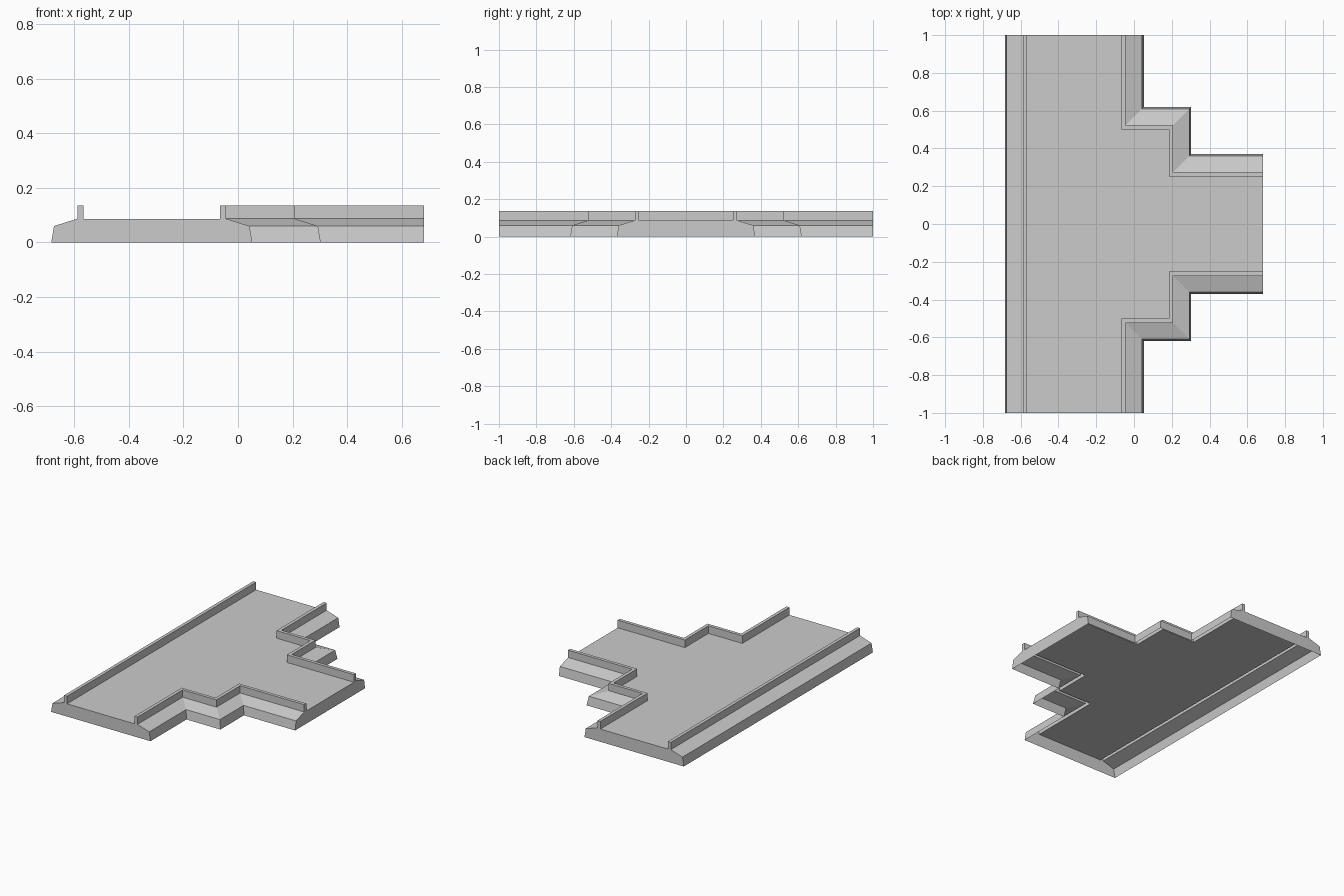
import bpy, bmesh

if "Cube" in bpy.data.objects:
    bpy.data.objects.remove(bpy.data.objects["Cube"])

END_X, END_Y, FLOOR = 0.682, 1.0, 0.085

# kerb and bank cross-section: (distance outward from the floor edge, height)
PROFILE = [(0, FLOOR), (0, 0.136), (0.022, 0.136), (0.022, FLOOR + 0.002),
           (0.108, 0.06), (0.118, 0)]

# stepped floor edge on the front side, from the front end to the branch end
STEPS = [(-0.066, -END_Y), (-0.066, -0.501), (0.185, -0.501),
         (0.185, -0.252), (END_X, -0.252)]
LEFT = [(-0.566, -END_Y), (-0.566, END_Y)]

bm = bmesh.new()


def sweep(path, dx, dy, flip=1):
    """Sweep the profile along a path with mitred corners; returns the sections."""
    rows = []
    last = len(path) - 1
    for i, (x, y) in enumerate(path):
        on_y_end = abs(y) == END_Y
        on_x_end = x == END_X
        rows.append([bm.verts.new((x + (0 if on_x_end else dx * d),
                                   flip * (y + (0 if on_y_end else dy * d)), z))
                     for d, z in PROFILE])
    for a, b in zip(rows, rows[1:]):
        for j in range(len(PROFILE) - 1):
            bm.faces.new((a[j], b[j], b[j + 1], a[j + 1]))
    return rows


# kerbs and sloping banks
left = sweep(LEFT, -1, 0)
front = sweep(STEPS, 1, -1)
back = sweep(STEPS, 1, -1, flip=-1)

# road floor
floor = bm.faces.new([left[0][0]] + [r[0] for r in front]
                     + [r[0] for r in reversed(back)] + [left[1][0]])

# end walls of the three arms (underside stays open)
for a, b in ((left[0], front[0]), (left[1], back[0]), (front[-1], back[-1])):
    bm.faces.new(a[::-1] + b)

bmesh.ops.recalc_face_normals(bm, faces=bm.faces[:])
floor.normal_update()
if floor.normal.z < 0:
    bmesh.ops.reverse_faces(bm, faces=bm.faces[:])

mesh = bpy.data.meshes.new("junction_platform")
bm.to_mesh(mesh)
bm.free()
bpy.context.collection.objects.link(bpy.data.objects.new("junction_platform", mesh))
